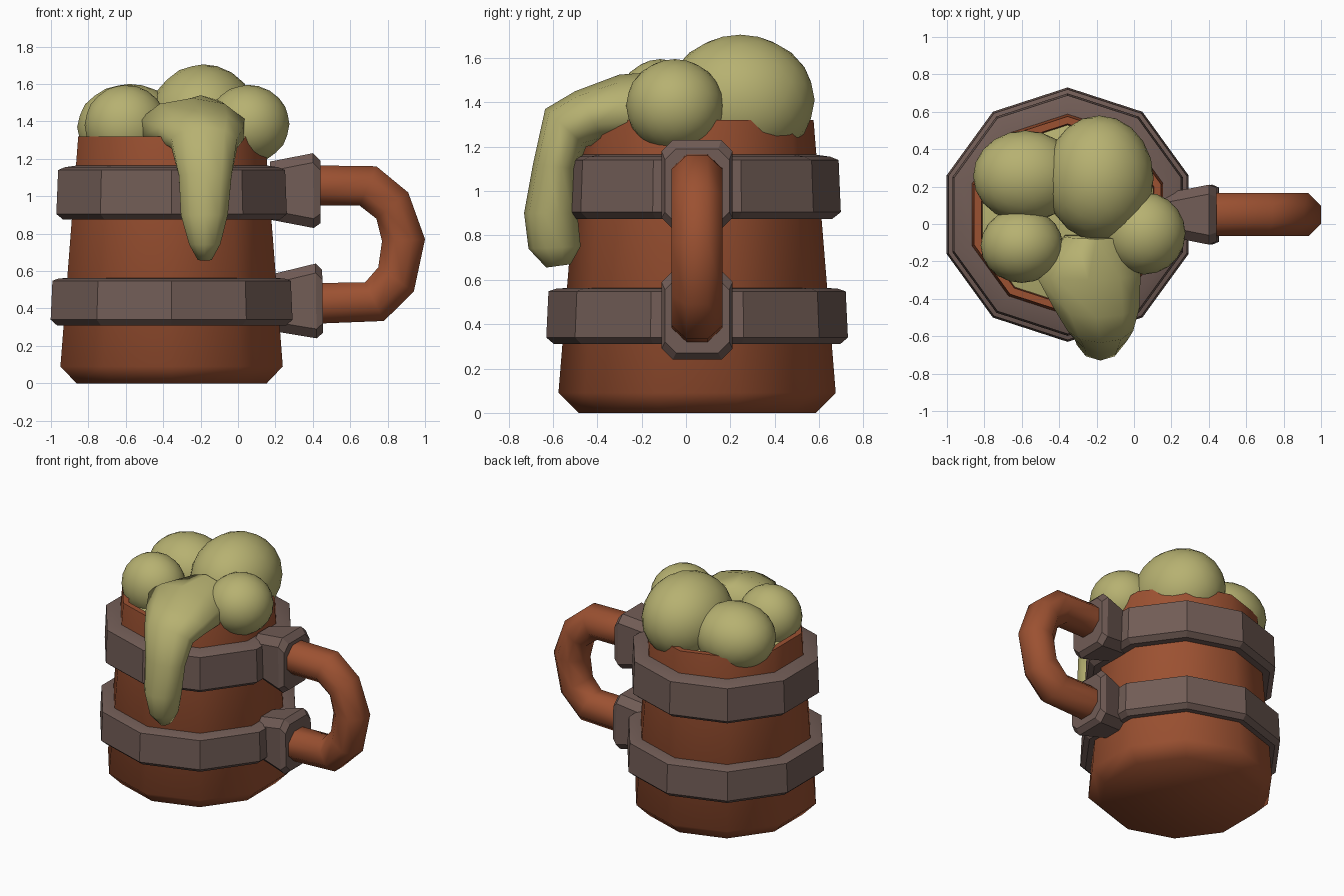
import bpy, bmesh, math
from mathutils import Vector

if "Cube" in bpy.data.objects:
    bpy.data.objects.remove(bpy.data.objects["Cube"])

CX, CY = -0.355, 0.05      # mug axis


def material(name, rgb):
    m = bpy.data.materials.new(name)
    m.diffuse_color = (*rgb, 1)
    m.use_nodes = True
    m.node_tree.nodes["Principled BSDF"].inputs["Base Color"].default_value = m.diffuse_color
    return m


WOOD = material("red brown wood", (0.33, 0.082, 0.031))
METAL = material("grey brown metal", (0.165, 0.107, 0.092))
FOAM = material("pale green foam", (0.47, 0.44, 0.165))


def finish(name, bm, mat, angle):
    bmesh.ops.recalc_face_normals(bm, faces=bm.faces)
    me = bpy.data.meshes.new(name)
    bm.to_mesh(me)
    bm.free()
    me.materials.append(mat)
    ob = bpy.data.objects.new(name, me)
    bpy.context.collection.objects.link(ob)
    bpy.ops.object.select_all(action='DESELECT')
    ob.select_set(True)
    bpy.context.view_layer.objects.active = ob
    bpy.ops.object.shade_smooth_by_angle(angle=math.radians(angle))
    return ob


def skin(name, rings, mat, angle, closed=False):
    """Join rings of points with quads; cap the ends unless closed."""
    bm = bmesh.new()
    vr = [[bm.verts.new(p) for p in r] for r in rings]
    n = len(vr[0])
    pairs = list(zip(vr, vr[1:])) + ([(vr[-1], vr[0])] if closed else [])
    for a, b in pairs:
        for i in range(n):
            j = (i + 1) % n
            bm.faces.new((a[i], a[j], b[j], b[i]))
    if not closed:
        bm.faces.new(vr[0])
        bm.faces.new(vr[-1])
    return finish(name, bm, mat, angle)


def lathe(name, profile, mat, angle, closed=False):
    """Ten-sided turning of (radius, z) around the mug axis."""
    turn = [math.radians(90 + 36 * i) for i in range(10)]
    rings = [[(CX + r * math.cos(t), CY + r * math.sin(t), z) for t in turn]
             for r, z in profile]
    return skin(name, rings, mat, angle, closed)


def oval(a, b, width_dir, n=8, flat=True):
    """Ring whose height spans points a-b and whose half width is width_dir."""
    a, b, w = Vector(a), Vector(b), Vector(width_dir)
    c, h = (a + b) / 2, (a - b) / 2
    off = math.pi / n if flat else 0
    k = 1 / math.cos(math.pi / n) if flat else 1
    return [c + k * (h * math.cos(off + 2 * math.pi * i / n)
                     + w * math.sin(off + 2 * math.pi * i / n)) for i in range(n)]


# tankard body with hollow rim
lathe("mug_body", [(0.535, 0), (0.625, 0.09), (0.525, 1.32), (0.485, 1.32),
                   (0.47, 1.15)], WOOD, 60)

# two metal hoops
lathe("lower_band", [(0.56, 0.31), (0.645, 0.31), (0.68, 0.34), (0.67, 0.548),
                     (0.635, 0.56), (0.56, 0.565)], METAL, 20, True)
lathe("upper_band", [(0.53, 0.875), (0.61, 0.875), (0.648, 0.905), (0.638, 1.14),
                     (0.6, 1.155), (0.53, 1.165)], METAL, 20, True)


# handle sockets: chamfered rectangles flaring outward
def socket(name, sections):
    rings = []
    for xt, zt, xb, zb, w in sections:
        c = 0.05
        zs = (zt - zb)
        ring = []
        for y, f in ((w - c, 0), (w, c), (w, zs - c), (w - c, zs),
                     (c - w, zs), (-w, zs - c), (-w, c), (c - w, 0)):
            s = f / zs
            ring.append((xt + (xb - xt) * s, CY + y, zt - f))
        rings.append(ring)
    skin(name, rings, METAL, 30)


socket("upper_socket", [(0.17, 1.185, 0.17, 0.875, 0.115),
                        (0.40, 1.23, 0.405, 0.83, 0.16),
                        (0.44, 1.19, 0.44, 0.855, 0.145)])
socket("lower_socket", [(0.19, 0.585, 0.21, 0.275, 0.115),
                        (0.415, 0.64, 0.42, 0.24, 0.16),
                        (0.45, 0.605, 0.455, 0.27, 0.145)])

# handle: outer and inner edge points (x, z)
outer = [(0.40, 1.165), (0.74, 1.16), (0.91, 1.02), (1.0, 0.77),
         (0.94, 0.49), (0.78, 0.333), (0.40, 0.318)]
inner = [(0.40, 0.95), (0.65, 0.95), (0.74, 0.88), (0.77, 0.76),
         (0.75, 0.62), (0.68, 0.54), (0.40, 0.535)]
skin("handle", [oval((p[0], CY, p[1]), (q[0], CY, q[1]), (0, 0.115, 0))
                for p, q in zip(outer, inner)], WOOD, 60)

# foam surface inside the rim
lathe("foam_fill", [(0.478, 1.16), (0.48, 1.25), (0.3, 1.3)], FOAM, 60)

# foam bubbles: centre, radii
for name, c, r in (
        ("foam_back", (-0.185, 0.245, 1.41), (0.29, 0.335, 0.295)),
        ("foam_left_back", (-0.58, 0.255, 1.37), (0.28, 0.245, 0.23)),
        ("foam_left_front", (-0.6, -0.115, 1.38), (0.22, 0.2, 0.215)),
        ("foam_right", (0.055, -0.05, 1.385), (0.22, 0.22, 0.21))):
    bm = bmesh.new()
    bmesh.ops.create_icosphere(bm, subdivisions=3, radius=1.0)
    for v in bm.verts:
        v.co = Vector([c[i] + r[i] * v.co[i] for i in range(3)])
    finish(name, bm, FOAM, 80)

# foam drip: outer (y, z), inner (y, z), centre x, half width
drip = [((-0.08, 1.54), (-0.05, 1.22), -0.20, 0.18),
        ((-0.30, 1.525), (-0.22, 1.20), -0.245, 0.295),
        ((-0.50, 1.45), (-0.36, 1.22), -0.20, 0.24),
        ((-0.635, 1.37), (-0.45, 1.20), -0.18, 0.185),
        ((-0.69, 1.12), (-0.49, 1.10), -0.175, 0.148),
        ((-0.73, 0.90), (-0.49, 0.90), -0.18, 0.132),
        ((-0.71, 0.74), (-0.475, 0.75), -0.178, 0.088),
        ((-0.63, 0.655), (-0.52, 0.67), -0.178, 0.04)]
skin("foam_drip", [oval((x, *o), (x, *i), (w, 0, 0), 10, False)
                   for o, i, x, w in drip], FOAM, 80)
